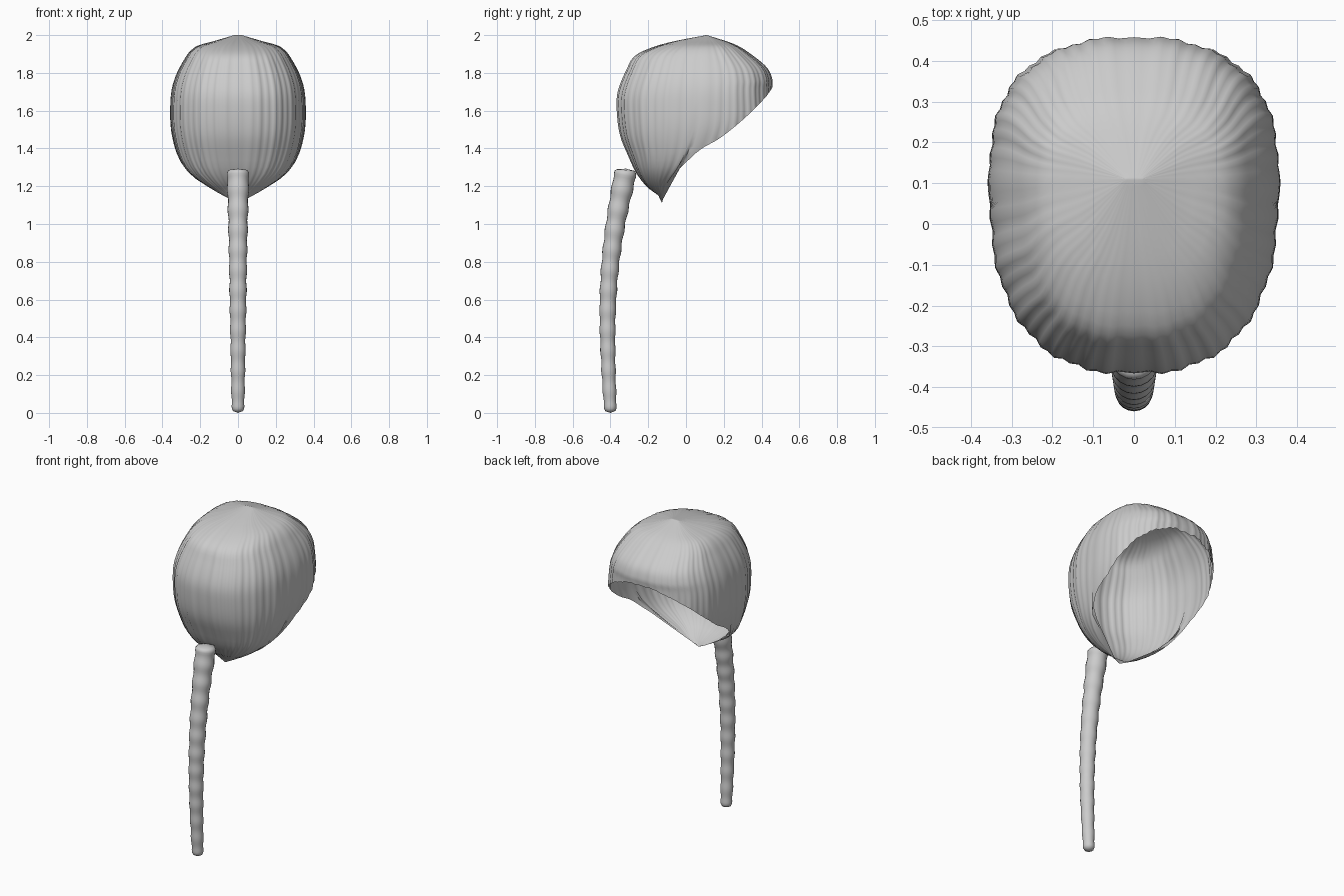
import bpy, bmesh, math
from mathutils import Vector

cube = bpy.data.objects.get("Cube")
if cube:
    bpy.data.objects.remove(cube, do_unlink=True)

grey = bpy.data.materials.new("plain grey")
grey.use_nodes = True
colour = (0.6, 0.6, 0.6, 1)
grey.diffuse_color = colour
grey.node_tree.nodes["Principled BSDF"].inputs["Base Color"].default_value = colour


def lookup(table, x):
    """Smooth interpolation through (x, value) pairs."""
    if x <= table[0][0]:
        return table[0][1]
    if x >= table[-1][0]:
        return table[-1][1]
    i = next(k for k in range(len(table) - 1) if x <= table[k + 1][0])

    def slope(k):
        a, b = table[max(k - 1, 0)], table[min(k + 1, len(table) - 1)]
        return (b[1] - a[1]) / (b[0] - a[0])
    (x0, y0), (x1, y1) = table[i], table[i + 1]
    h = x1 - x0
    t = (x - x0) / h
    return ((2*t**3 - 3*t*t + 1) * y0 + (t**3 - 2*t*t + t) * h * slope(i)
            + (3*t*t - 2*t**3) * y1 + (t**3 - t*t) * h * slope(i + 1))


def finish(bm, name, angle):
    bmesh.ops.recalc_face_normals(bm, faces=bm.faces)
    mesh = bpy.data.meshes.new(name)
    bm.to_mesh(mesh)
    bm.free()
    obj = bpy.data.objects.new(name, mesh)
    bpy.context.collection.objects.link(obj)
    mesh.materials.append(grey)
    bpy.ops.object.select_all(action='DESELECT')
    obj.select_set(True)
    bpy.context.view_layer.objects.active = obj
    bpy.ops.object.shade_smooth_by_angle(angle=math.radians(angle))


def bridge(bm, a, b):
    for i in range(len(a)):
        j = (i + 1) % len(a)
        bm.faces.new((a[i], a[j], b[j], b[i]))


# Hood outlines by height: half width, front edge, back edge, centre line
WIDTH = [(1.11, 0), (1.135, .05), (1.19, .148), (1.26, .25), (1.34, .307),
         (1.47, .346), (1.6, .355), (1.735, .342), (1.857, .29), (1.94, .22), (1.97, .12), (2, .02)]
FRONT = [(1.11, -.127), (1.16, -.153), (1.19, -.2), (1.265, -.26), (1.365, -.307),
         (1.47, -.348), (1.6, -.365), (1.7, -.36), (1.825, -.31), (1.894, -.265),
         (1.94, -.165), (1.968, -.06), (2, .108)]
BACK = [(1.11, -.12), (1.3, .3), (1.5, .45), (1.72, .455), (1.76, .457), (1.825, .43),
        (1.894, .35), (1.95, .26), (2, .112)]
CENTRE = [(1.11, -.125), (1.19, -.1), (1.3, 0), (1.4, .06), (1.55, .1), (2, .11)]
# Open rim: height by depth
RIM = [(-.127, 1.11), (-.1, 1.22), (-.03, 1.296), (.07, 1.39), (.18, 1.455),
       (.31, 1.56), (.42, 1.67), (.46, 1.725)]


def hood_point(theta, z):
    c, s = math.cos(theta), math.sin(theta)
    power = 2 / 2.55
    mid = lookup(CENTRE, z)
    depth = (lookup(BACK, z) - mid) if s > 0 else (mid - lookup(FRONT, z))
    pleat = 1 + .006 * math.cos(52 * theta) + .006 * math.cos(18 * theta)
    x = math.copysign(abs(c) ** power, c) * lookup(WIDTH, z) * pleat
    y = mid + math.copysign(abs(s) ** power, s) * depth * pleat
    return Vector((x, y, z))


def rim_height(theta):
    low, high = 1.112, 1.9
    for _ in range(30):
        z = (low + high) / 2
        if z > lookup(RIM, hood_point(theta, z).y):
            high = z
        else:
            low = z
    return high


# Hood: pleated shell, open at the lower back
COLUMNS, ROWS = 208, 36
angles = [2 * math.pi * i / COLUMNS for i in range(COLUMNS)]
rims = [rim_height(a) for a in angles]
bm = bmesh.new()
previous = None
for r in range(ROWS + 1):
    t = (r / ROWS) ** 1.6
    ring = [bm.verts.new(hood_point(a, 2 - (2 - z) * t)) for a, z in zip(angles, rims)]
    if previous:
        bridge(bm, previous, ring)
    else:
        bm.faces.new(ring)
    previous = ring
finish(bm, "hood", 60)

# Stem: curved, tapering tube with rounded swellings
PATH = [(.01, -.4), (.25, -.411), (.5, -.415), (.75, -.404), (1, -.373), (1.285, -.318)]
RADIUS = [(.01, .033), (.5, .042), (1, .051), (1.285, .06)]
SIDES, STEPS, SWELLS = 20, 96, 12
bm = bmesh.new()
rings = []
for k in range(STEPS + 1):
    z = .01 + 1.275 * k / STEPS
    step = .01
    along = Vector((0, lookup(PATH, z + step) - lookup(PATH, z - step), 2 * step)).normalized()
    across = Vector((0, along.z, -along.y))
    end = min(k, STEPS - k)
    radius = lookup(RADIUS, z) * (1 + .05 * math.cos(2 * math.pi * SWELLS * k / STEPS))
    radius *= (.78, .95, 1)[min(end, 2)]
    centre = Vector((0, lookup(PATH, z), z))
    rings.append([bm.verts.new(centre + radius * (Vector((math.cos(a), 0, 0)) + across * math.sin(a)))
                  for a in [2 * math.pi * i / SIDES for i in range(SIDES)]])
for a, b in zip(rings, rings[1:]):
    bridge(bm, a, b)
for ring, shift in ((rings[0], -.01), (rings[-1], .008)):
    middle = sum((v.co for v in ring), Vector()) / SIDES
    tip = bm.verts.new(middle + Vector((0, 0, shift)))
    for i in range(SIDES):
        bm.faces.new((ring[i], ring[(i + 1) % SIDES], tip))
finish(bm, "stem", 60)
